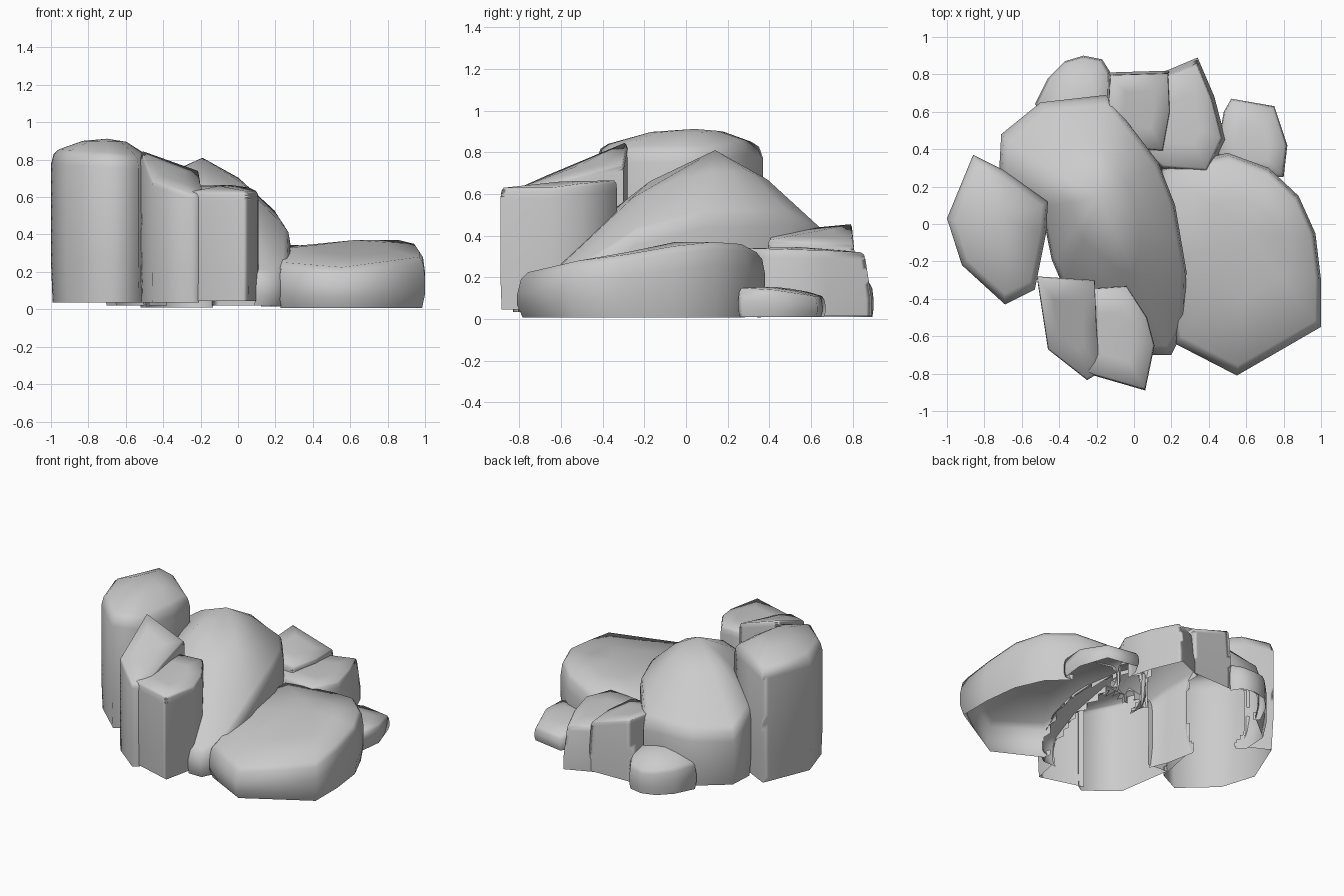
import bpy, bmesh, math
from mathutils import Vector
from mathutils.bvhtree import BVHTree

if "Cube" in bpy.data.objects:
    bpy.data.objects.remove(bpy.data.objects["Cube"])

rocks = []


def rock(name, rim, peak, base=0.02, drop=0.06, inset=0.08, foot=0.97, taper=0.0, bulge=0.6):
    """Open-bottomed boulder: footprint outline with a top height per corner,
    lofted through foot, belly, shoulder, rim and cap rings up to one peak."""
    bm = bmesh.new()
    cx = sum(p[0] for p in rim) / len(rim)
    cy = sum(p[1] for p in rim) / len(rim)

    def ring(scale, height):
        return [bm.verts.new((cx + (x - cx) * scale, cy + (y - cy) * scale, height(z)))
                for x, y, z in rim]

    rings = [
        ring(foot, lambda z: base),
        ring(1.0, lambda z: base + (z - base) * 0.27),
        ring(1.0 - taper, lambda z: max(z - drop, base + (z - base) * 0.5)),
        ring(1.0 - taper - inset * 0.35, lambda z: z - drop * 0.3),
        ring(1.0 - taper - inset, lambda z: z),
    ]
    # cap ring part way to the peak
    pk = Vector(peak)
    cap = []
    for v in rings[-1]:
        p = v.co.lerp(pk, 0.5)
        p.z = v.co.z + (pk.z - v.co.z) * bulge
        cap.append(bm.verts.new(p))
    rings.append(cap)
    n = len(rim)
    for lo, hi in zip(rings, rings[1:]):
        for i in range(n):
            j = (i + 1) % n
            bm.faces.new((lo[i], lo[j], hi[j], hi[i]))
    top = bm.verts.new(pk)
    for i in range(n):
        bm.faces.new((cap[i], cap[(i + 1) % n], top))
    bmesh.ops.recalc_face_normals(bm, faces=bm.faces)
    if sum(f.normal.z for f in top.link_faces) < 0:
        bmesh.ops.reverse_faces(bm, faces=bm.faces)
    me = bpy.data.meshes.new(name)
    bm.to_mesh(me)
    bm.free()
    ob = bpy.data.objects.new(name, me)
    bpy.context.collection.objects.link(ob)
    me.shade_smooth()
    me.set_sharp_from_angle(angle=math.radians(75))
    rocks.append(ob)


# tall pillar on the left
rock("left_pillar_rock",
     [(-1.0, .03, .855), (-.92, -.22, .85), (-.69, -.43, .84), (-.53, -.35, .83),
      (-.47, -.05, .83), (-.46, .12, .83), (-.70, .29, .87), (-.86, .37, .85)],
     (-.70, .04, .912), base=.035, drop=.08, inset=.14, bulge=.8)

# large leaning boulder in the middle
rock("central_boulder",
     [(.28, -.25, .44), (.22, .10, .53), (.13, .33, .53), (.0, .50, .54),
      (-.15, .69, .44), (-.50, .65, .43), (-.71, .48, .42), (-.72, .30, .52),
      (-.50, .10, .62), (-.44, -.19, .57), (-.38, -.33, .50), (-.15, -.52, .42),
      (.08, -.70, .22), (.20, -.70, .21), (.27, -.56, .26)],
     (-.19, .14, .81), base=.02, drop=.09, inset=.07, bulge=.62)

# low slab on the right, sloping down to the front
rock("right_slab_rock",
     [(.22, -.64, .25), (.55, -.81, .225), (1.0, -.55, .28), (1.0, -.30, .31),
      (.97, -.05, .35), (.88, .15, .37), (.72, .30, .36), (.50, .38, .32),
      (.15, .30, .33), (.15, -.20, .32)],
     (.62, -.05, .37), base=.008, drop=.11, inset=.08, foot=.96, bulge=.45)

# front rock: higher left half and lower right half
rock("front_rock_high",
     [(-.52, -.28, .845), (-.46, -.67, .69), (-.25, -.835, .62), (-.18, -.79, .62),
      (-.20, -.55, .68), (-.21, -.30, .74)],
     (-.35, -.52, .735), base=.035, drop=.03, inset=.05, foot=.98, bulge=.5)
rock("front_rock_low",
     [(-.36, -.62, .62), (-.25, -.80, .63), (.06, -.89, .63), (.11, -.65, .63),
      (.07, -.50, .65), (-.04, -.33, .665), (-.30, -.35, .66)],
     (-.10, -.60, .66), base=.045, drop=.05, inset=.05, foot=.98, bulge=.5)

# back rock: higher left half and lower right half
rock("back_rock_high",
     [(-.14, .81, .455), (-.16, .40, .42), (.16, .38, .38), (.20, .60, .37),
      (.19, .82, .36)],
     (.03, .62, .42), base=.02, drop=.03, inset=.04, foot=1.0, taper=.06, bulge=.5)
rock("back_rock_low",
     [(.08, .78, .33), (.0, .40, .34), (.14, .28, .34), (.40, .26, .34),
      (.49, .45, .335), (.43, .68, .33), (.34, .89, .32)],
     (.26, .55, .345), base=.015, drop=.04, inset=.06, foot=1.0, taper=.08, bulge=.5)

# small stones tucked in behind
rock("back_left_stone",
     [(-.53, .64, .20), (-.40, .50, .27), (-.10, .60, .25), (-.12, .80, .21),
      (-.17, .88, .18), (-.27, .90, .17), (-.37, .87, .18), (-.46, .78, .19)],
     (-.29, .70, .26), base=.01, drop=.08, inset=.12, foot=.96, bulge=.6)
rock("back_right_stone",
     [(.48, .60, .13), (.44, .38, .15), (.55, .25, .15), (.80, .25, .15),
      (.82, .42, .14), (.75, .63, .11), (.52, .67, .11)],
     (.64, .42, .155), base=.01, drop=.06, inset=.08, foot=.96, bulge=.6)


def inside(tree, p):
    """A point lies in an open-bottomed rock if a ray up leaves it an odd number of times."""
    hits, p = 0, Vector(p)
    while hits < 9:
        loc = tree.ray_cast(p, Vector((0.001, 0.002, 1)))[0]
        if loc is None:
            break
        hits += 1
        p = loc + Vector((0, 0, 1e-4))
    return hits % 2 == 1


# trim away the walls buried inside neighbouring rocks, keeping the smooth shading
depsgraph = bpy.context.evaluated_depsgraph_get()
trees = {ob.name: BVHTree.FromObject(ob, depsgraph) for ob in rocks}
for ob in rocks:
    source = bpy.data.objects.new("shading_source", ob.data.copy())
    bpy.context.collection.objects.link(source)
    bm = bmesh.new()
    bm.from_mesh(ob.data)
    bmesh.ops.subdivide_edges(bm, edges=bm.edges, cuts=7, use_grid_fill=True)
    others = [t for k, t in trees.items() if k != ob.name]
    buried = [f for f in bm.faces
              if any(all(inside(t, v.co) for v in f.verts) for t in others)]
    bmesh.ops.delete(bm, geom=buried, context='FACES')
    bm.to_mesh(ob.data)
    bm.free()
    bpy.context.view_layer.objects.active = ob
    mod = ob.modifiers.new("keep_shading", 'DATA_TRANSFER')
    mod.object = source
    mod.use_loop_data = True
    mod.data_types_loops = {'CUSTOM_NORMAL'}
    mod.loop_mapping = 'POLYINTERP_NEAREST'
    bpy.ops.object.modifier_apply(modifier=mod.name)
    bpy.data.objects.remove(source)
